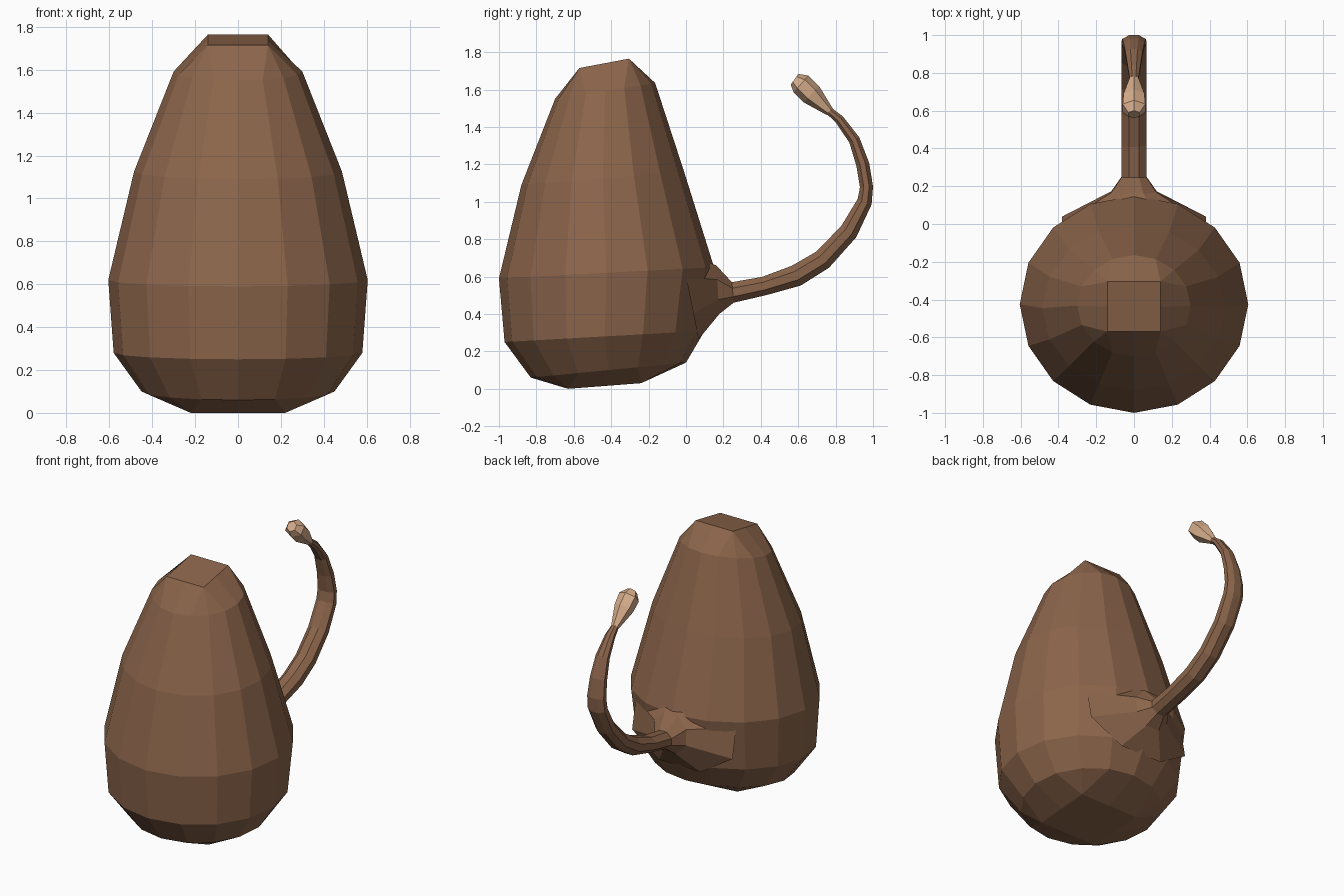
import bpy, bmesh
from math import sin, cos, pi, hypot

cube = bpy.data.objects.get("Cube")
if cube:
    bpy.data.objects.remove(cube, do_unlink=True)


def make_material(name, rgb):
    mat = bpy.data.materials.new(name)
    mat.use_nodes = True
    mat.diffuse_color = (*rgb, 1)
    bsdf = mat.node_tree.nodes["Principled BSDF"]
    bsdf.inputs["Base Color"].default_value = (*rgb, 1)
    bsdf.inputs["Roughness"].default_value = 0.8
    return mat


def loft(name, rings, mat):
    """Skin a list of equal-length point loops and cap both ends."""
    bm = bmesh.new()
    loops = [[bm.verts.new(p) for p in ring] for ring in rings]
    n = len(loops[0])
    for a, b in zip(loops, loops[1:]):
        for i in range(n):
            j = (i + 1) % n
            bm.faces.new((a[i], a[j], b[j], b[i]))
    bm.faces.new(loops[0])
    bm.faces.new(loops[-1])
    bmesh.ops.remove_doubles(bm, verts=bm.verts, dist=0.0005)
    bmesh.ops.recalc_face_normals(bm, faces=bm.faces)
    mesh = bpy.data.meshes.new(name)
    bm.to_mesh(mesh)
    bm.free()
    mesh.materials.append(mat)
    obj = bpy.data.objects.new(name, mesh)
    bpy.context.collection.objects.link(obj)
    return obj


def snap(v):
    return 0 if abs(v) < 0.3 else (1 if v > 0 else -1)


def body_ring(half_width, y_front, z_front, y_back, z_back, square=False):
    """Tilted loop of sixteen points; square loops collapse to eight."""
    pts = []
    for k in range(16):
        t = 2 * pi * k / 16
        s, c = sin(t), cos(t)
        if square:
            s, c = snap(s), snap(c)
        f = (1 + c) / 2
        pts.append((half_width * s,
                    y_front + (y_back - y_front) * f,
                    z_front + (z_back - z_front) * f))
    return pts


def tube(path, sides=8):
    """Elliptical loops square to a path given as (y, z, radius_x, radius_n)."""
    rings = []
    for i, (y, z, rx, rn) in enumerate(path):
        a, b = path[max(i - 1, 0)], path[min(i + 1, len(path) - 1)]
        dy, dz = b[0] - a[0], b[1] - a[1]
        d = hypot(dy, dz)
        ring = []
        for k in range(sides):
            t = 2 * pi * (k + 0.5) / sides
            u = rn * sin(t) / cos(pi / sides)
            ring.append((rx * cos(t) / cos(pi / sides),
                         y - u * dz / d, z + u * dy / d))
        rings.append(ring)
    return rings


brown = make_material("warm brown", (0.26, 0.13, 0.07))
tan = make_material("pale tan", (0.68, 0.42, 0.26))

# Egg-shaped body with square top and bottom caps
loft("body", [
    body_ring(0.22, -0.63, 0.0, -0.24, 0.03, True),
    body_ring(0.45, -0.83, 0.06, 0.0, 0.14),
    body_ring(0.58, -0.97, 0.25, 0.10, 0.31),
    body_ring(0.605, -1.0, 0.59, 0.15, 0.65),
    body_ring(0.485, -0.88, 1.09, -0.01, 1.16),
    body_ring(0.30, -0.70, 1.55, -0.165, 1.635),
    body_ring(0.14, -0.57, 1.715, -0.305, 1.765, True),
], brown)

# Flared root and curling tail
loft("tail", tube([
    (0.02, 0.50, 0.38, 0.24),
    (0.17, 0.53, 0.12, 0.13),
    (0.25, 0.515, 0.065, 0.055),
    (0.42, 0.55, 0.065, 0.05),
    (0.59, 0.605, 0.065, 0.058),
    (0.73, 0.69, 0.065, 0.055),
    (0.87, 0.84, 0.065, 0.05),
    (0.955, 1.0, 0.065, 0.04),
    (0.965, 1.08, 0.062, 0.035),
    (0.945, 1.2, 0.055, 0.035),
    (0.90, 1.33, 0.045, 0.03),
    (0.82, 1.44, 0.032, 0.025),
    (0.76, 1.49, 0.022, 0.02),
]), brown)

# Pale bud at the end of the tail
loft("tail_tip", tube([
    (0.77, 1.48, 0.022, 0.02),
    (0.67, 1.575, 0.055, 0.052),
    (0.615, 1.63, 0.06, 0.052),
    (0.58, 1.655, 0.03, 0.03),
], 6), tan)
